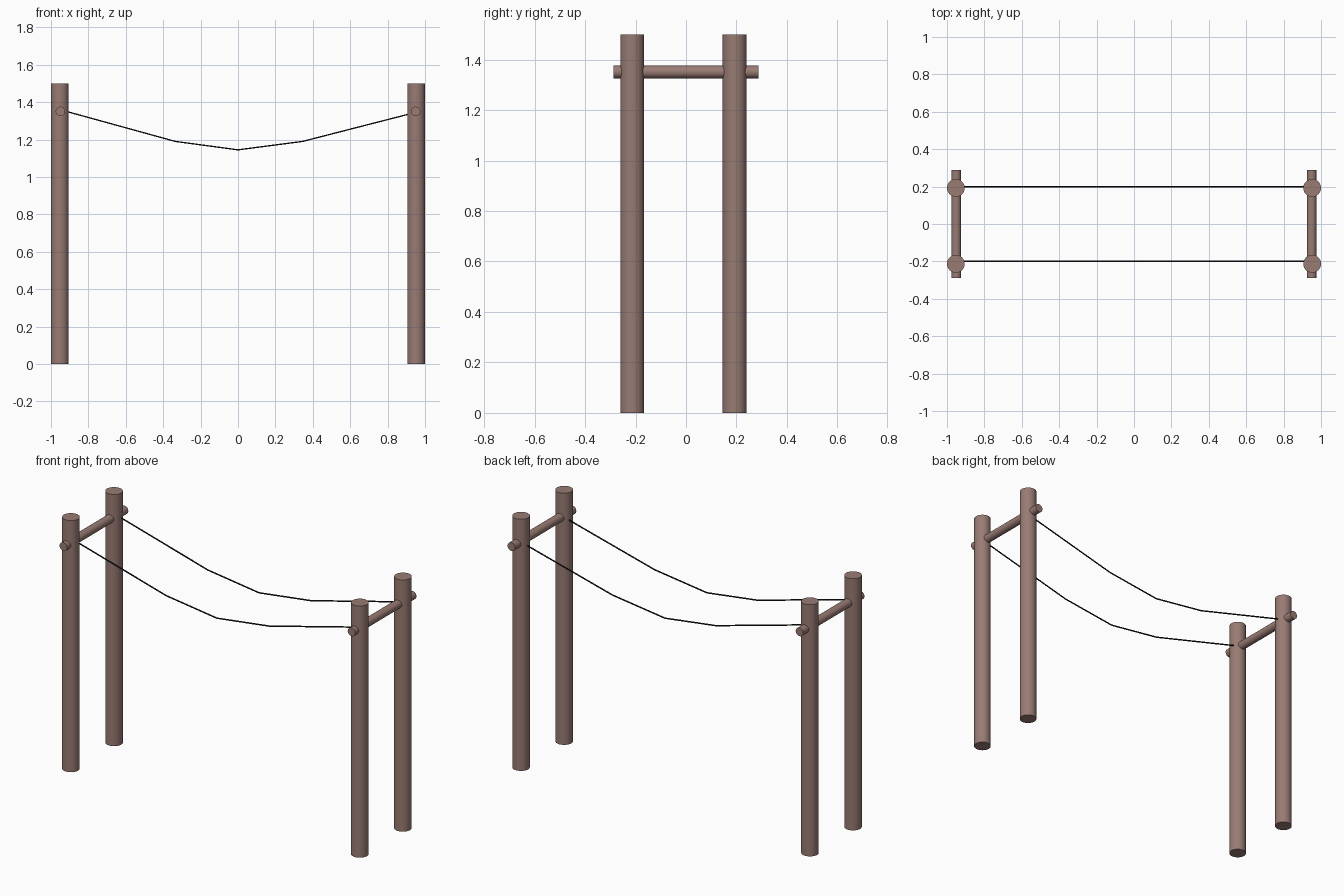
import bpy, math

if "Cube" in bpy.data.objects:
    bpy.data.objects.remove(bpy.data.objects["Cube"])

def material(name, color):
    m = bpy.data.materials.new(name)
    m.diffuse_color = (*color, 1)
    m.use_nodes = True
    m.node_tree.nodes["Principled BSDF"].inputs["Base Color"].default_value = m.diffuse_color
    return m

wood = material("brown_wood", (0.32, 0.2, 0.175))
black = material("black_rope", (0.01, 0.01, 0.01))

def cylinder(name, radius, length, loc, rot=(0, 0, 0)):
    bpy.ops.mesh.primitive_cylinder_add(vertices=32, radius=radius, depth=length,
                                        location=loc, rotation=rot)
    ob = bpy.context.object
    ob.name = name
    ob.data.materials.append(wood)
    bpy.ops.object.shade_smooth_by_angle(angle=math.radians(40))

# Two end frames: a pair of posts and a crossbar through them
for side, sx in (("left", -1), ("right", 1)):
    for place, y in (("front", -0.213), ("back", 0.193)):
        cylinder(f"{side}_{place}_post", 0.0475, 1.5, (sx * 0.9525, y, 0.75))
    cylinder(f"{side}_crossbar", 0.025, 0.576, (sx * 0.95, 0, 1.351),
             (math.pi / 2, 0, 0))

# Sagging ropes strung between the crossbars
path = [(-0.945, 1.358), (-0.335, 1.19), (0, 1.145), (0.345, 1.19), (0.945, 1.344)]
for place, y in (("front", -0.198), ("back", 0.198)):
    curve = bpy.data.curves.new(f"{place}_rope", "CURVE")
    curve.dimensions = "3D"
    curve.bevel_depth = 0.004
    curve.bevel_resolution = 1
    curve.use_fill_caps = True
    spline = curve.splines.new("POLY")
    spline.points.add(len(path) - 1)
    for p, (x, z) in zip(spline.points, path):
        p.co = (x, y, z, 1)
    curve.materials.append(black)
    bpy.context.collection.objects.link(bpy.data.objects.new(f"{place}_rope", curve))
